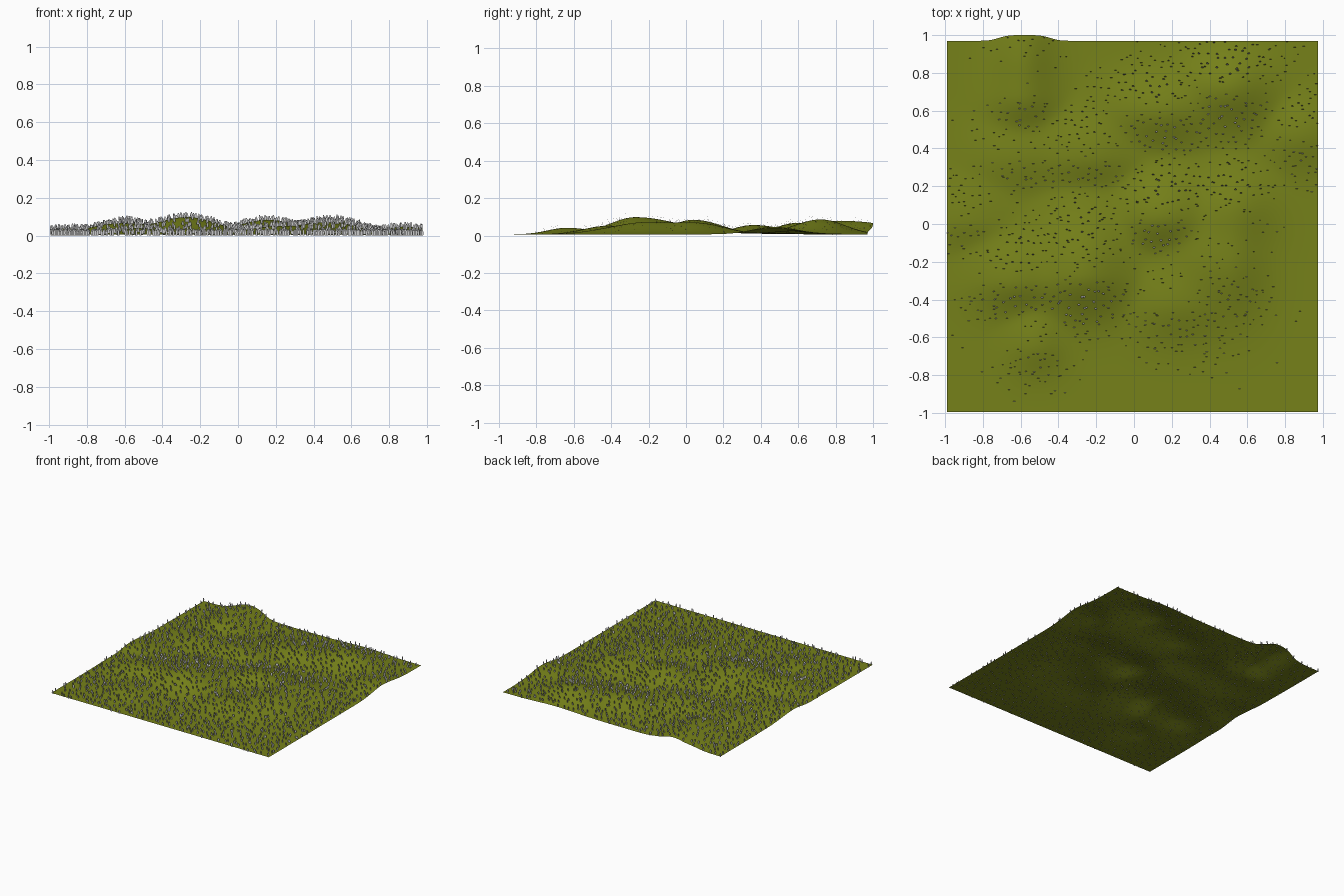
import bpy, bmesh, random
from math import exp
from mathutils import Vector

if "Cube" in bpy.data.objects:
    bpy.data.objects.remove(bpy.data.objects["Cube"])

random.seed(4)
X0, X1, Y0, Y1, BASE = -0.99, 0.975, -0.995, 0.97, 0.006

# Hills: crest x, crest y, height, spread west, east, south, north
HILLS = [
    (-0.27, -0.27, 0.092, 0.17, 0.17, 0.14, 0.24),
    (-0.62, -0.30, 0.060, 0.16, 0.18, 0.11, 0.17),
    (-0.52, -0.64, 0.035, 0.10, 0.10, 0.10, 0.15),
    (0.15, 0.04, 0.078, 0.15, 0.17, 0.12, 0.15),
    (0.50, -0.20, 0.066, 0.24, 0.13, 0.20, 0.22),
    (0.22, -0.42, 0.045, 0.16, 0.20, 0.13, 0.16),
    (0.52, 0.06, 0.060, 0.15, 0.14, 0.16, 0.15),
    (0.15, 0.60, 0.062, 0.20, 0.18, 0.12, 0.13),
    (0.50, 0.72, 0.080, 0.18, 0.15, 0.14, 0.13),
    (-0.24, 0.36, 0.050, 0.20, 0.17, 0.11, 0.16),
    (-0.60, 0.36, 0.036, 0.18, 0.18, 0.12, 0.15),
    (-0.59, 0.68, 0.068, 0.12, 0.12, 0.13, 0.20),
    (-0.59, 0.88, 0.066, 0.11, 0.11, 0.15, 0.20),
    (0.88, 0.47, 0.040, 0.12, 0.14, 0.12, 0.13),
    (-0.88, 0.02, 0.032, 0.16, 0.16, 0.10, 0.16),
]


def height(x, y):
    total = 0.0
    for cx, cy, h, w, e, s, n in HILLS:
        dx = (x - cx) / (w if x < cx else e)
        dy = (y - cy) / (s if y < cy else n)
        total += (h * exp(-0.5 * (dx * dx + dy * dy))) ** 3
    return BASE + total ** (1 / 3)


def surface(x, y):
    # The rear knoll bulges out past the back edge
    bulge = 0.03 * exp(-((x + 0.58) / 0.15) ** 4) * exp(-((y - Y1) / 0.1) ** 2)
    return Vector((x, y + bulge, height(x, y)))


def normal(x, y):
    d = 0.01
    return Vector((height(x - d, y) - height(x + d, y),
                   height(x, y - d) - height(x, y + d), 2 * d)).normalized()


def make_object(name, bm):
    mesh = bpy.data.meshes.new(name)
    bm.to_mesh(mesh)
    bm.free()
    obj = bpy.data.objects.new(name, mesh)
    bpy.context.collection.objects.link(obj)
    return obj


# Rolling ground sheet
bm = bmesh.new()
bmesh.ops.create_grid(bm, x_segments=110, y_segments=110, size=1)
for v in bm.verts:
    v.co = surface(X0 + (v.co.x + 1) / 2 * (X1 - X0),
                   Y0 + (v.co.y + 1) / 2 * (Y1 - Y0))
for f in bm.faces:
    f.smooth = True
ground = make_object("ground", bm)
green = bpy.data.materials.new("ground_green")
green.diffuse_color = (0.18, 0.22, 0.01, 1)
green.use_nodes = True
green.node_tree.nodes["Principled BSDF"].inputs["Base Color"].default_value = green.diffuse_color
ground.data.materials.append(green)

# Grass: flat upright blades leaning with the slope, all facing front
BLADE = [(-0.005, -0.006), (0.005, -0.006), (0.006, 0.014), (0.002, 0.028), (-0.003, 0.028), (-0.006, 0.014)]
bm = bmesh.new()
N = 46
for i in range(N):
    for j in range(N):
        x = X0 + (X1 - X0) * (i + random.random()) / N
        y = Y0 + (Y1 - Y0) * (j + random.random()) / N
        root, up = surface(x, y), normal(x, y)
        side = Vector((1, 0, -up.x / up.z)).normalized()
        size = random.uniform(0.85, 1.0)
        bm.faces.new([bm.verts.new(root + side * a + up * b * size)
                      for a, b in BLADE])
make_object("grass_blades", bm)
